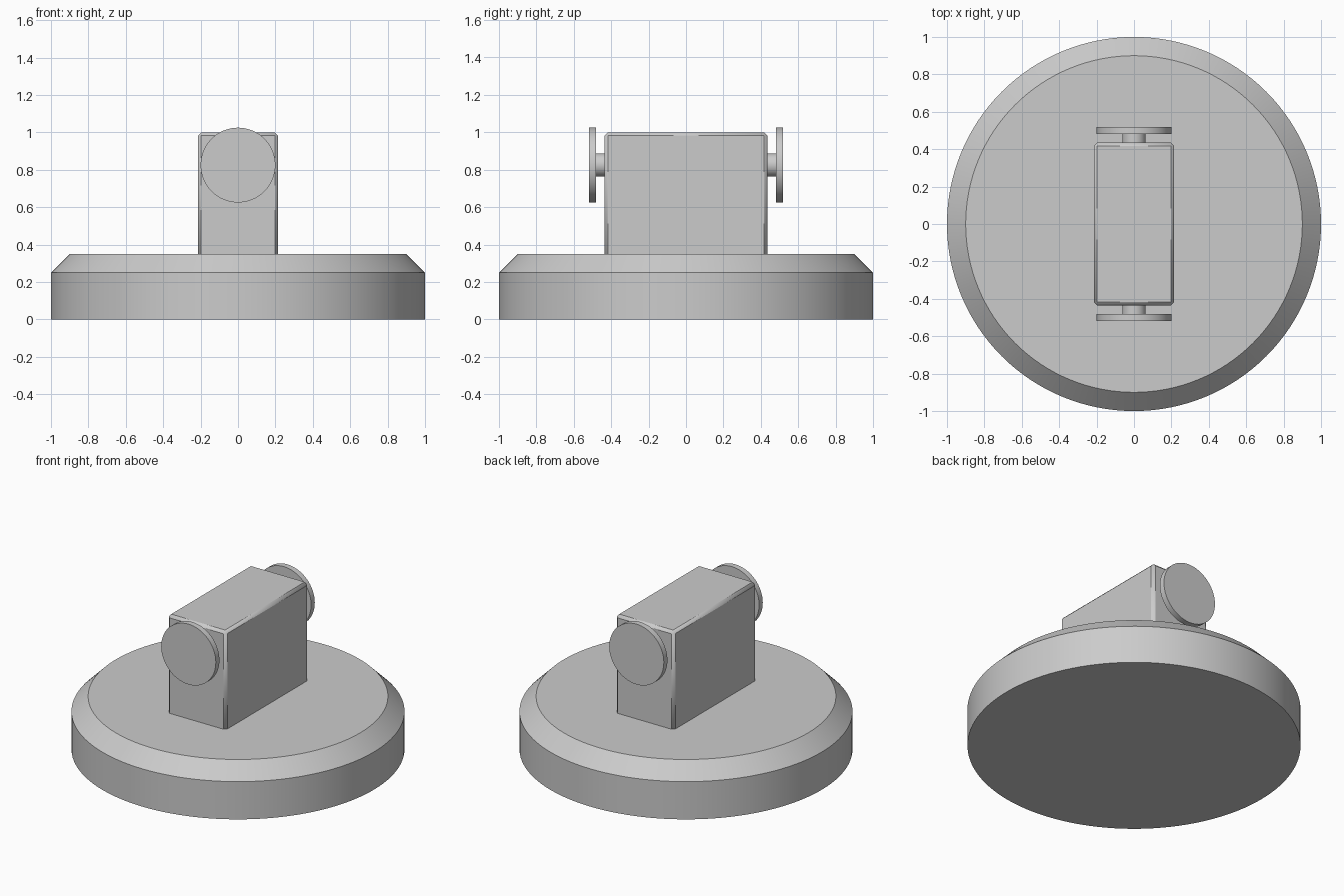
import bpy
import bmesh
from math import pi
from mathutils import Matrix

cube = bpy.data.objects.get("Cube")
if cube:
    bpy.data.objects.remove(cube)

# Single plain grey material
grey = bpy.data.materials.new("plain grey")
grey.use_nodes = True
colour = (0.6, 0.6, 0.6, 1)
grey.diffuse_color = colour
grey.node_tree.nodes["Principled BSDF"].inputs["Base Color"].default_value = colour


def finish(name, bm):
    mesh = bpy.data.meshes.new(name)
    bm.to_mesh(mesh)
    bm.free()
    mesh.materials.append(grey)
    obj = bpy.data.objects.new(name, mesh)
    bpy.context.collection.objects.link(obj)
    return obj


def cylinder(name, radius, start, end, sides, matrix=Matrix()):
    """Cylinder along local z from start to end, then placed by matrix."""
    bm = bmesh.new()
    place = matrix @ Matrix.Translation((0, 0, (start + end) / 2))
    bmesh.ops.create_cone(bm, cap_ends=True, segments=sides, radius1=radius,
                          radius2=radius, depth=end - start, matrix=place)
    return finish(name, bm)


def bevel(obj, width):
    mod = obj.modifiers.new("chamfer", "BEVEL")
    mod.width = width
    mod.segments = 1
    mod.limit_method = "ANGLE"
    mod.angle_limit = pi / 4


# Round base: wall plus chamfered upper rim
base = cylinder("round_base", 1, 0, 0.25, 128)
bm = bmesh.new()
bm.from_mesh(base.data)
top = max(bm.faces, key=lambda f: f.calc_center_median().z)
rim = bmesh.ops.extrude_discrete_faces(bm, faces=[top])["faces"][0]
for v in rim.verts:
    v.co.x *= 0.9
    v.co.y *= 0.9
    v.co.z = 0.35
bm.to_mesh(base.data)
bm.free()

# Upright block with a narrow chamfer, its foot sunk into the base
bm = bmesh.new()
bmesh.ops.create_cube(bm, size=1, matrix=Matrix.Translation((0, 0, 0.65))
                      @ Matrix.Diagonal((0.43, 0.87, 0.7, 1)))
bevel(finish("upright_block", bm), 0.018)

# Axle stub and round disc at each end
for end, angle in (("front", pi / 2), ("back", -pi / 2)):
    place = Matrix.Translation((0, 0, 0.825)) @ Matrix.Rotation(angle, 4, "X")
    cylinder(end + "_axle", 0.0625, 0.4, 0.49, 64, place)
    cylinder(end + "_disc", 0.2, 0.48, 0.518, 64, place)

# Smooth the round sides while keeping the edges sharp
for obj in bpy.context.collection.objects:
    obj.select_set(obj.type == "MESH")
    if obj.type == "MESH":
        bpy.context.view_layer.objects.active = obj
bpy.ops.object.shade_smooth_by_angle(angle=pi / 6)
